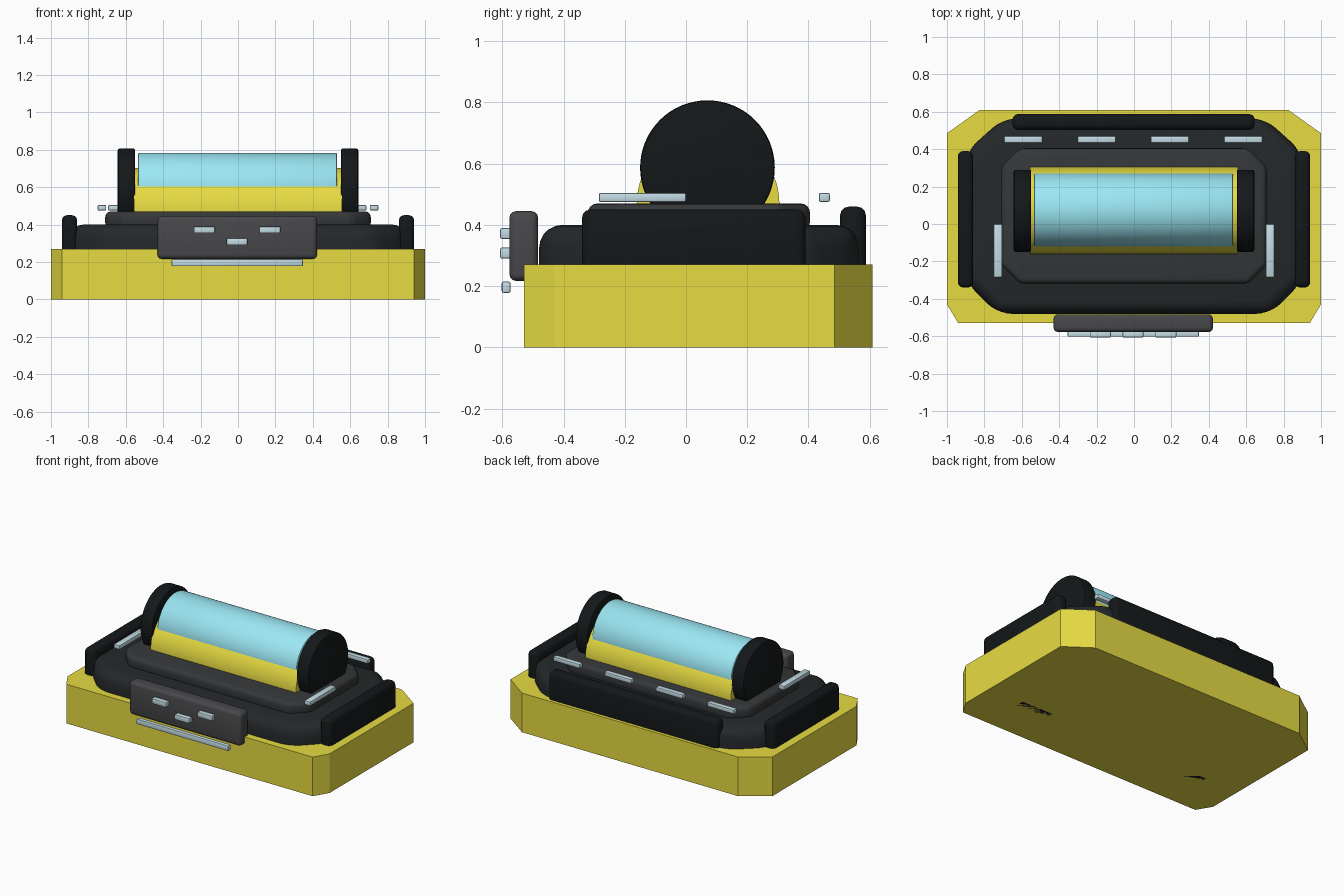
import bpy, bmesh, math
from mathutils import Matrix

if "Cube" in bpy.data.objects:
    bpy.data.objects.remove(bpy.data.objects["Cube"])


def material(name, r, g, b):
    m = bpy.data.materials.new(name)
    m.diffuse_color = (r, g, b, 1)
    m.use_nodes = True
    m.node_tree.nodes["Principled BSDF"].inputs["Base Color"].default_value = m.diffuse_color
    return m


YELLOW = material("yellow", 0.80, 0.71, 0.055)
CYAN = material("pale_cyan", 0.33, 0.80, 0.90)
LIGHT = material("light_trim", 0.55, 0.72, 0.78)
BODY = material("charcoal", 0.018, 0.021, 0.023)
BLACK = material("black", 0.007, 0.009, 0.010)
PLATE = material("dark_grey", 0.036, 0.038, 0.041)
PANEL = material("panel_grey", 0.065, 0.065, 0.07)


def finish(bm, name, mat, smooth=True):
    bmesh.ops.recalc_face_normals(bm, faces=bm.faces)
    mesh = bpy.data.meshes.new(name)
    bm.to_mesh(mesh)
    bm.free()
    ob = bpy.data.objects.new(name, mesh)
    bpy.context.collection.objects.link(ob)
    mesh.materials.append(mat)
    if smooth:
        bpy.ops.object.select_all(action='DESELECT')
        bpy.context.view_layer.objects.active = ob
        ob.select_set(True)
        bpy.ops.object.shade_smooth_by_angle(angle=math.radians(35))
    return ob


def bevel(bm, edges, width, segments):
    if width:
        bmesh.ops.bevel(bm, geom=edges, offset=width, segments=segments,
                        profile=0.5, affect='EDGES', clamp_overlap=True)


def slab(name, mat, hx, y0, y1, z0, z1, front, back, round_=0, segments=4):
    """Extruded plan with cut corners; front/back = (x cut, y cut)."""
    (fx, fy), (bx, by) = front, back
    half = [(hx - fx, y0), (hx, y0 + fy), (hx, y1 - by), (hx - bx, y1)]
    plan = half + [(-x, y) for x, y in reversed(half)]
    bm = bmesh.new()
    face = bm.faces.new([bm.verts.new((x, y, z0)) for x, y in plan])
    ext = bmesh.ops.extrude_face_region(bm, geom=[face])
    for v in ext['geom']:
        if isinstance(v, bmesh.types.BMVert):
            v.co.z = z1
    bevel(bm, bm.edges[:], round_, segments)
    return finish(bm, name, mat, round_ > 0)


def box(name, mat, x0, x1, y0, y1, z0, z1, round_=0, segments=3):
    bm = bmesh.new()
    bmesh.ops.create_cube(bm, size=1)
    for v in bm.verts:
        v.co = ((x0 + x1) / 2 + v.co.x * (x1 - x0),
                (y0 + y1) / 2 + v.co.y * (y1 - y0),
                (z0 + z1) / 2 + v.co.z * (z1 - z0))
    bevel(bm, bm.edges[:], round_, segments)
    return finish(bm, name, mat, round_ > 0)


def barrel(name, mat, x0, x1, y, z, r, round_=0):
    """Cylinder lying along x."""
    bm = bmesh.new()
    bmesh.ops.create_cone(bm, cap_ends=True, segments=64, radius1=r, radius2=r, depth=x1 - x0,
                          matrix=Matrix.Translation(((x0 + x1) / 2, y, z))
                          @ Matrix.Rotation(math.pi / 2, 4, 'Y'))
    rims = [e for e in bm.edges if any(len(f.verts) > 4 for f in e.link_faces)]
    bevel(bm, rims, round_, 2)
    return finish(bm, name, mat)


# Stacked housing
slab("base", YELLOW, 1.0, -0.53, 0.61, 0, 0.27, (0.06, 0.10), (0.175, 0.125))
slab("body", BODY, 0.90, -0.48, 0.565, 0.15, 0.40, (0.17, 0.17), (0.20, 0.18), 0.075, 5)
slab("top_plate", PLATE, 0.71, -0.32, 0.405, 0.38, 0.47, (0.10, 0.10), (0.10, 0.10), 0.03)

# Cradle and glass tube
barrel("cradle", YELLOW, -0.555, 0.555, 0.072, 0.47, 0.233)
barrel("tube", CYAN, -0.535, 0.53, 0.075, 0.588, 0.195, 0.008)

# Parts repeated left and right
for side, s in (("left", -1), ("right", 1)):
    def span(a, b):
        return sorted((s * a, s * b))
    barrel("end_cap_" + side, BLACK, *span(0.55, 0.643), 0.07, 0.587, 0.22, 0.01)
    box("side_bumper_" + side, BLACK, *span(0.86, 0.942), -0.34, 0.39, 0.20, 0.45, 0.028)
    box("side_strip_" + side, LIGHT, *span(0.705, 0.75), -0.285, 0.0, 0.475, 0.505, 0.006, 2)
    for end, y in (("front", -0.26), ("back", 0.43)):
        box(f"foot_{end}_{side}", BLACK, *span(0.50, 0.74), y - 0.07, y + 0.07, 0, 0.05)

# Rear bumper and the row of strips ahead of it
box("rear_bumper", BLACK, -0.65, 0.645, 0.503, 0.588, 0.20, 0.46, 0.03)
for i in range(4):
    x = -0.592 + i * 0.392
    box(f"rear_strip_{i + 1}", LIGHT, x - 0.102, x + 0.102, 0.434, 0.47, 0.475, 0.505, 0.006, 2)

# Front control panel
box("front_panel", PANEL, -0.43, 0.422, -0.577, -0.483, 0.217, 0.445, 0.022)
for i, (x, z) in enumerate(((-0.18, 0.372), (-0.005, 0.308), (0.17, 0.372))):
    box(f"button_{i + 1}", LIGHT, x - 0.056, x + 0.056, -0.607, -0.57, z - 0.018, z + 0.018, 0.006, 2)
box("front_bar", LIGHT, -0.355, 0.347, -0.602, -0.573, 0.178, 0.215, 0.006, 2)
